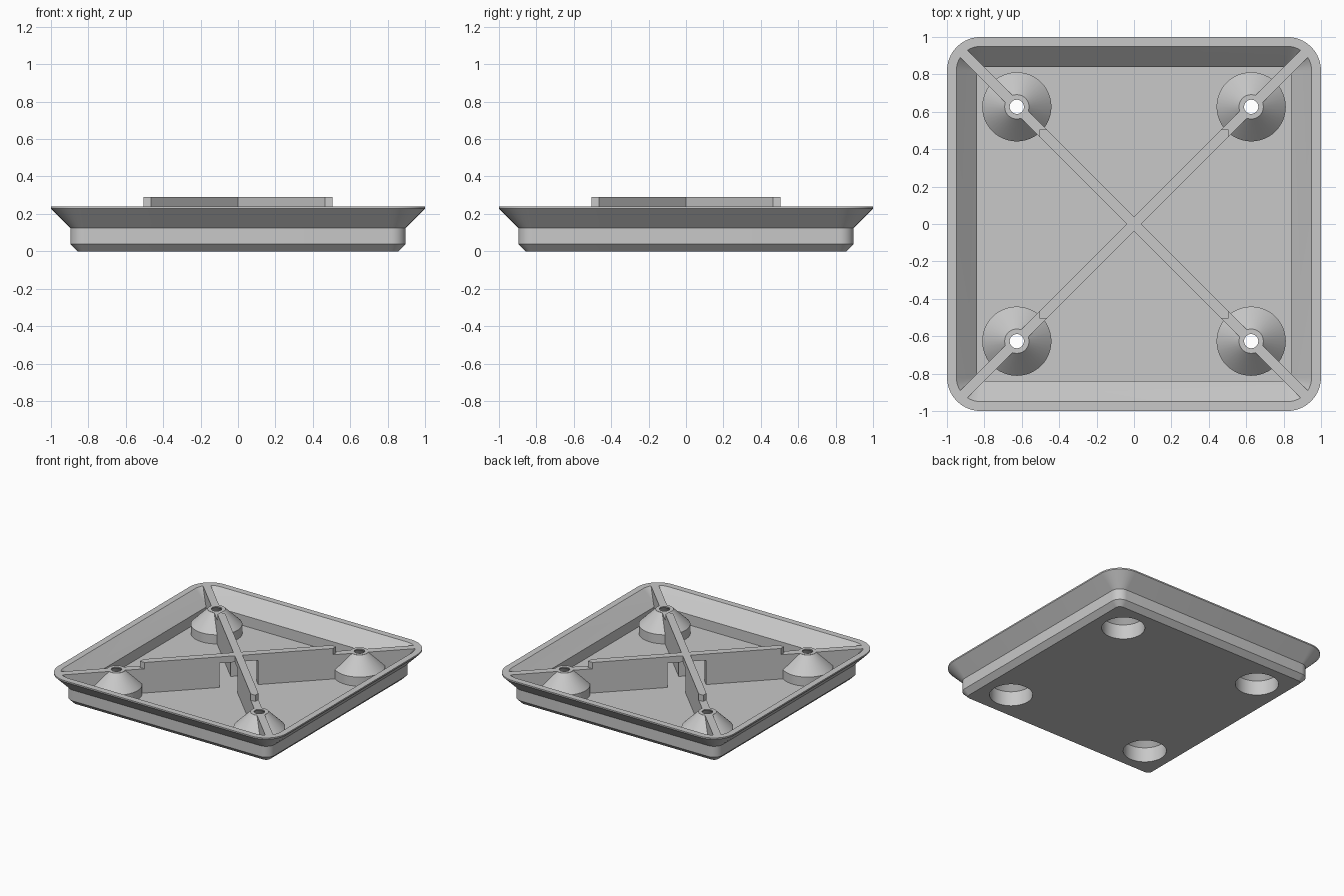
import bpy, math

if "Cube" in bpy.data.objects:
    bpy.data.objects.remove(bpy.data.objects["Cube"])

grey = bpy.data.materials.new("light_grey")
grey.diffuse_color = (0.58, 0.58, 0.58, 1)
grey.use_nodes = True
grey.node_tree.nodes["Principled BSDF"].inputs["Base Color"].default_value = grey.diffuse_color


def loft(name, rings):
    """Closed solid through matching counter-clockwise rings, bottom to top."""
    n = len(rings[0])
    verts = [p for ring in rings for p in ring]
    faces = [list(range(n))[::-1], list(range(len(verts) - n, len(verts)))]
    for k in range(len(rings) - 1):
        a, b = k * n, (k + 1) * n
        faces += [(a + i, a + (i + 1) % n, b + (i + 1) % n, b + i) for i in range(n)]
    mesh = bpy.data.meshes.new(name)
    mesh.from_pydata(verts, [], faces)
    mesh.materials.append(grey)
    obj = bpy.data.objects.new(name, mesh)
    bpy.context.collection.objects.link(obj)
    return obj


def rounded_square(z, half, radius, seg=10):
    pts = []
    for q in range(4):
        mid = math.pi / 4 + q * math.pi / 2
        cx = math.copysign(half - radius, math.cos(mid))
        cy = math.copysign(half - radius, math.sin(mid))
        for i in range(seg + 1):
            a = (q + i / seg) * math.pi / 2
            pts.append((cx + radius * math.cos(a), cy + radius * math.sin(a), z))
    return pts


def circle(z, r, cx, cy, seg=48):
    return [(cx + r * math.cos(2 * math.pi * i / seg),
             cy + r * math.sin(2 * math.pi * i / seg), z) for i in range(seg)]


def turned(name, profile, cx, cy):
    return loft(name, [circle(z, r, cx, cy) for z, r in profile])


def prism(name, outline, z0, z1):
    return loft(name, [[(x, y, z) for x, y in outline] for z in (z0, z1)])


def quarter_turn(points, k):
    for _ in range(k):
        points = [(-y, x) for x, y in points]
    return points


def subtract(target, cutter):
    mod = target.modifiers.new("cut", 'BOOLEAN')
    mod.operation = 'DIFFERENCE'
    mod.solver = 'EXACT'
    mod.object = cutter
    bpy.context.view_layer.objects.active = target
    bpy.ops.object.modifier_apply(modifier=mod.name)
    bpy.data.objects.remove(cutter)


# Outer stepped tray and the space inside it
tray = loft("tray", [rounded_square(*r) for r in (
    (0, 0.857, 0.037), (0.039, 0.896, 0.076), (0.125, 0.896, 0.076),
    (0.229, 1.0, 0.18), (0.24, 1.0, 0.18))])
cavity = loft("cavity", [rounded_square(*r) for r in (
    (0.048, 0.84, 0.02), (0.13, 0.84, 0.02), (0.3, 1.01, 0.19))])

# Diagonal ribs and conical bosses are kept as solid by taking them out of the cavity
HOLE = 0.6265
corners = [(sx * HOLE, sy * HOLE) for sx in (-1, 1) for sy in (-1, 1)]
rib = [(0.12, 0.08), (1.2, 1.16), (1.2, 1.2), (1.16, 1.2), (0.08, 0.12)]
for k in range(4):
    subtract(cavity, prism("rib", quarter_turn(rib, k), 0.01, 0.5))
for cx, cy in corners:
    subtract(cavity, turned("boss", (
        (0.01, 0.185), (0.12, 0.185), (0.239, 0.065), (0.5, 0.065)), cx, cy))
subtract(tray, cavity)

# Recesses from below with a through hole in each boss
for cx, cy in corners:
    subtract(tray, turned("recess", (
        (-0.1, 0.155), (0.116, 0.155), (0.232, 0.038), (0.5, 0.038)), cx, cy))

# Raised cross resting on the ribs, bridging the gap in the middle
arm = [(0.04, 0), (0.505, 0.465), (0.505, 0.505), (0.465, 0.505)]
outline = [p for k in range(4) for p in quarter_turn(arm, k)]
cross = prism("raised_cross", outline, 0.24, 0.29)

bpy.ops.object.select_all(action='DESELECT')
tray.select_set(True)
bpy.context.view_layer.objects.active = tray
bpy.ops.object.shade_smooth_by_angle(angle=math.radians(25))
